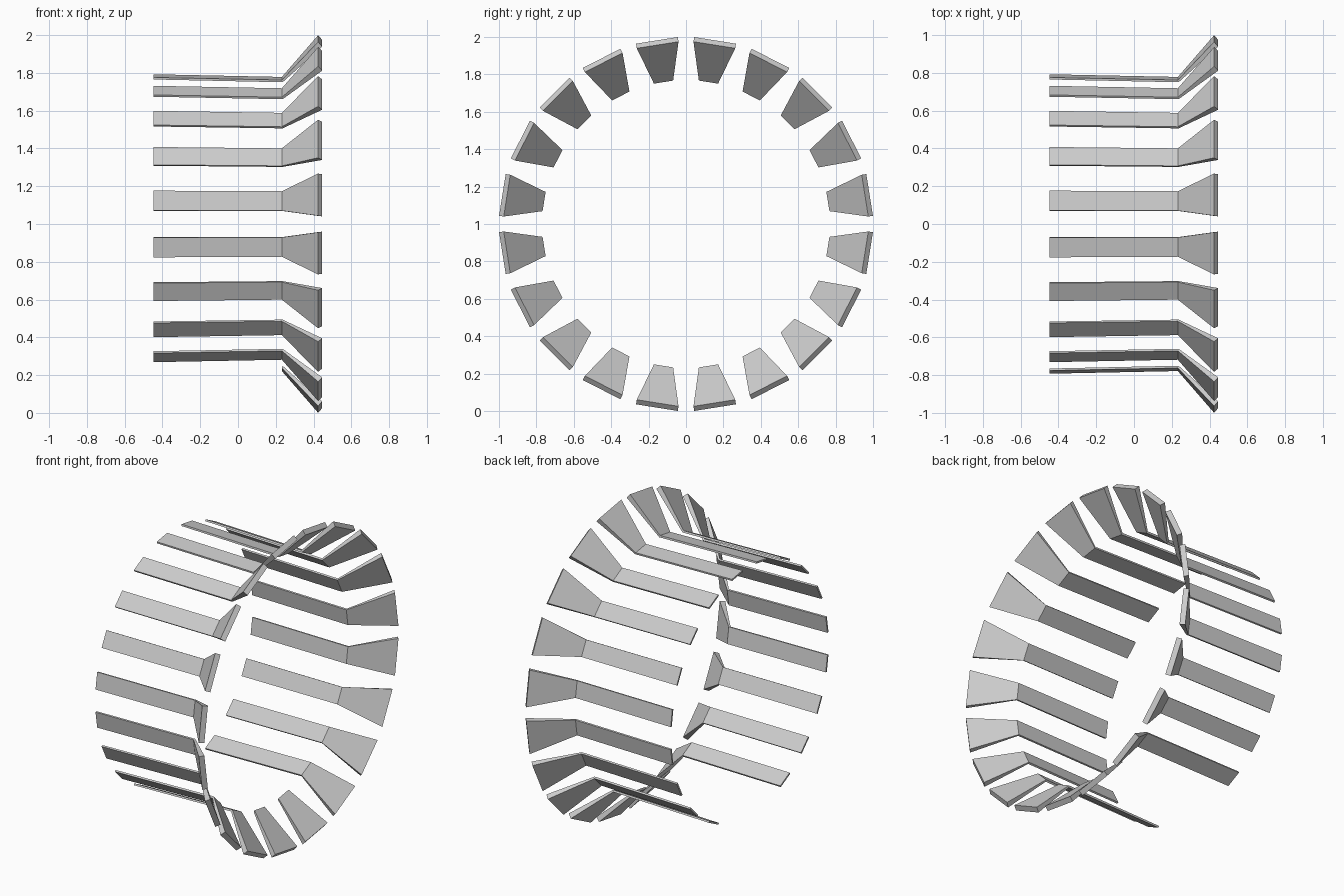
import bpy, bmesh
from math import radians
from mathutils import Matrix, Vector

if "Cube" in bpy.data.objects:
    bpy.data.objects.remove(bpy.data.objects["Cube"])

COUNT = 20
# Cross-sections along a stave: (outer x, outer r, inner x, inner r, half width)
TAIL = (-0.447, 0.794, -0.447, 0.783, 0.053)
BEND = (0.232, 0.780, 0.236, 0.768, 0.052)
LIP = (0.424, 0.994, 0.446, 0.969, 0.113)


def stave(name, sections, angle):
    """Thin plate swept through the sections, turned about the x axis."""
    bm = bmesh.new()
    rings = []
    for xo, ro, xi, ri, w in sections:
        pts = [(xo, -w, ro), (xo, w, ro), (xi, w, ri), (xi, -w, ri)]
        rings.append([bm.verts.new(Vector(p)) for p in pts])
    for a, b in zip(rings, rings[1:]):
        for i in range(4):
            j = (i + 1) % 4
            bm.faces.new((a[i], a[j], b[j], b[i]))
    bm.faces.new(rings[0])
    bm.faces.new(rings[-1])
    bmesh.ops.recalc_face_normals(bm, faces=bm.faces)
    move = Matrix.Translation((0, 0, 1)) @ Matrix.Rotation(angle, 4, 'X')
    bmesh.ops.transform(bm, matrix=move, verts=bm.verts)
    mesh = bpy.data.meshes.new(name)
    bm.to_mesh(mesh)
    bm.free()
    obj = bpy.data.objects.new(name, mesh)
    bpy.context.collection.objects.link(obj)


# Ring of flared staves; the two lowest have only the flared end
for k in range(COUNT):
    ang = radians((k + 0.5) * 360 / COUNT)
    if k in (COUNT // 2 - 1, COUNT // 2):
        stave(f"short_flare_{k}", (BEND, LIP), ang)
    else:
        stave(f"flared_stave_{k}", (TAIL, BEND, LIP), ang)
